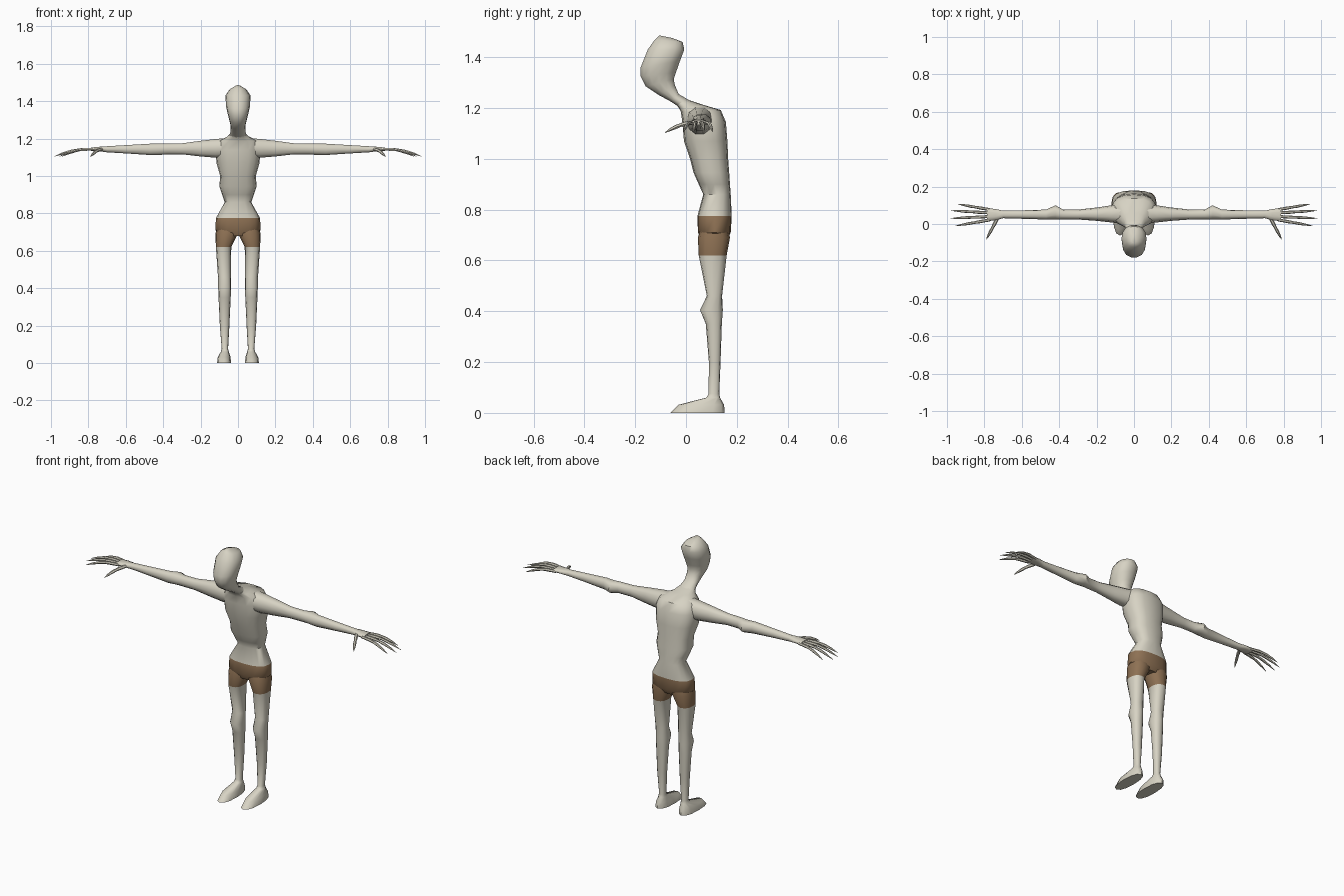
import bpy
import bmesh
import math
from mathutils import Vector

cube = bpy.data.objects.get("Cube")
if cube:
    bpy.data.objects.remove(cube, do_unlink=True)


def make_material(name, rgb):
    mat = bpy.data.materials.new(name)
    mat.use_nodes = True
    color = (*rgb, 1.0)
    mat.diffuse_color = color
    mat.node_tree.nodes["Principled BSDF"].inputs["Base Color"].default_value = color
    return mat


skin = make_material("pale_skin", (0.68, 0.65, 0.55))
brown = make_material("brown_shorts", (0.27, 0.165, 0.088))
SHORTS_BOTTOM, SHORTS_TOP = 0.62, 0.775


def signed_power(value, power):
    return math.copysign(abs(value) ** power, value)


def add_loft(bm, rings, sides, power):
    """Skin a chain of rings, each given as centre, first and second half axis."""
    loops = []
    for centre, u, v in rings:
        loop = []
        for i in range(sides):
            a = 2 * math.pi * i / sides
            p = centre + u * signed_power(math.cos(a), power) + v * signed_power(math.sin(a), power)
            loop.append(bm.verts.new(p))
        loops.append(loop)
    for low, high in zip(loops, loops[1:]):
        for i in range(sides):
            j = (i + 1) % sides
            bm.faces.new((low[i], low[j], high[j], high[i]))
    bm.faces.new(loops[0])
    bm.faces.new(loops[-1])


def build(name, chains, sides=12, power=0.85, mirrored=False, angle=50):
    bm = bmesh.new()
    for rings in chains:
        add_loft(bm, rings, sides, power)
    bmesh.ops.recalc_face_normals(bm, faces=bm.faces)
    # The shorts are the band of faces between waist and thigh
    for face in bm.faces:
        height = face.calc_center_median().z
        face.material_index = int(SHORTS_BOTTOM < height < SHORTS_TOP)
    mesh = bpy.data.meshes.new(name)
    bm.to_mesh(mesh)
    bm.free()
    mesh.materials.append(skin)
    mesh.materials.append(brown)
    obj = bpy.data.objects.new(name, mesh)
    bpy.context.collection.objects.link(obj)
    if mirrored:
        obj.modifiers.new("Mirror", "MIRROR").use_mirror_merge = False
    bpy.ops.object.select_all(action="DESELECT")
    obj.select_set(True)
    bpy.context.view_layer.objects.active = obj
    bpy.ops.object.shade_smooth_by_angle(angle=math.radians(angle))
    return obj


def tilted_ring(front_y, front_z, back_y, back_z, half_width):
    front, back = Vector((0, front_y, front_z)), Vector((0, back_y, back_z))
    return (front + back) / 2, Vector((half_width, 0, 0)), (back - front) / 2


def level_ring(z, x_in, x_out, y_front, y_back):
    centre = Vector(((x_in + x_out) / 2, (y_front + y_back) / 2, z))
    return centre, Vector(((x_out - x_in) / 2, 0, 0)), Vector((0, (y_back - y_front) / 2, 0))


def arm_ring(x, y_front, y_back, z_low, z_high):
    centre = Vector((x, (y_front + y_back) / 2, (z_low + z_high) / 2))
    return centre, Vector((0, (y_back - y_front) / 2, 0)), Vector((0, 0, (z_high - z_low) / 2))


def finger_chain(base, tip, radius, arch):
    """A tapering digit, arched upward, with slightly swollen knuckles."""
    base, tip = Vector(base), Vector(tip)
    side = (tip - base).cross(Vector((0, 0, 1))).normalized()
    rings = []
    for t, size in ((0, 0.9), (0.3, 1), (0.45, 0.8), (0.6, 0.9), (0.8, 0.65), (1, 0.1)):
        centre = base.lerp(tip, t) + Vector((0, 0, arch * math.sin(math.pi * t)))
        up = side.cross(tip - base).normalized()
        rings.append((centre, side * radius * size, up * radius * size))
    return rings


# Torso from pelvis to shoulders: front y, front z, back y, back z, half width
torso = [
    (0.06, 0.68, 0.16, 0.68, 0.085),
    (0.047, 0.71, 0.176, 0.71, 0.121),
    (0.045, 0.775, 0.18, 0.775, 0.118),
    (0.068, 0.86, 0.176, 0.86, 0.071),
    (0.05, 0.9, 0.173, 0.9, 0.085),
    (0.03, 0.945, 0.17, 0.945, 0.1),
    (0.016, 1.0, 0.166, 1.0, 0.095),
    (-0.008, 1.07, 0.163, 1.07, 0.115),
    (-0.014, 1.14, 0.157, 1.145, 0.12),
    (-0.02, 1.185, 0.137, 1.192, 0.105),
    (-0.03, 1.203, 0.06, 1.215, 0.06),
    (-0.035, 1.21, 0.0, 1.235, 0.044),
]
build("torso", [[tilted_ring(*r) for r in torso]], sides=16, power=0.78)

# Forward-leaning neck and elongated head
head = [
    (-0.03, 1.205, 0.015, 1.23, 0.046),
    (-0.06, 1.225, -0.028, 1.255, 0.039),
    (-0.11, 1.252, -0.043, 1.29, 0.04),
    (-0.16, 1.285, -0.047, 1.315, 0.047),
    (-0.18, 1.325, -0.038, 1.34, 0.055),
    (-0.18, 1.36, -0.022, 1.385, 0.064),
    (-0.152, 1.43, -0.005, 1.43, 0.067),
    (-0.125, 1.468, -0.012, 1.46, 0.044),
    (-0.105, 1.486, -0.055, 1.476, 0.012),
]
build("neck_and_head", [[tilted_ring(*r) for r in head]], sides=14, power=0.9)

# Legs from foot sole to hip: height, inner x, outer x, front y, back y
leg = [
    (0.0, 0.037, 0.112, -0.062, 0.152),
    (0.032, 0.04, 0.108, -0.03, 0.15),
    (0.06, 0.049, 0.092, 0.08, 0.134),
    (0.075, 0.053, 0.087, 0.089, 0.131),
    (0.2, 0.046, 0.097, 0.09, 0.136),
    (0.35, 0.039, 0.104, 0.078, 0.141),
    (0.405, 0.037, 0.106, 0.055, 0.145),
    (0.46, 0.037, 0.107, 0.082, 0.142),
    (0.62, 0.036, 0.118, 0.05, 0.16),
    (0.69, 0.001, 0.121, 0.047, 0.173),
    (0.73, 0.001, 0.112, 0.06, 0.165),
]
build("leg", [[level_ring(*r) for r in leg]], mirrored=True)

# Arms from shoulder to palm: distance, front y, back y, low z, high z
arm = [
    (0.06, 0.0, 0.11, 1.1, 1.205),
    (0.12, 0.008, 0.1, 1.096, 1.2),
    (0.2, 0.017, 0.088, 1.103, 1.19),
    (0.3, 0.024, 0.077, 1.115, 1.176),
    (0.38, 0.025, 0.078, 1.115, 1.175),
    (0.42, 0.024, 0.1, 1.111, 1.176),
    (0.47, 0.024, 0.077, 1.111, 1.174),
    (0.6, 0.028, 0.073, 1.12, 1.166),
    (0.7, 0.031, 0.071, 1.126, 1.16),
    (0.74, 0.02, 0.08, 1.132, 1.157),
    (0.785, 0.015, 0.085, 1.133, 1.153),
]
build("arm", [[arm_ring(*r) for r in arm]], sides=10, mirrored=True)

# Four spread fingers and a thumb
digits = [
    finger_chain((0.77, base_y, 1.142), (tip_x, tip_y, 1.105), 0.0085, 0.014)
    for base_y, tip_x, tip_y in (
        (0.077, 0.94, 0.106), (0.059, 0.98, 0.072), (0.04, 0.982, 0.03), (0.022, 0.955, -0.01))
]
digits.append(finger_chain((0.73, 0.03, 1.143), (0.79, -0.083, 1.103), 0.0095, 0.008))
build("fingers", digits, sides=6, power=1, mirrored=True)
